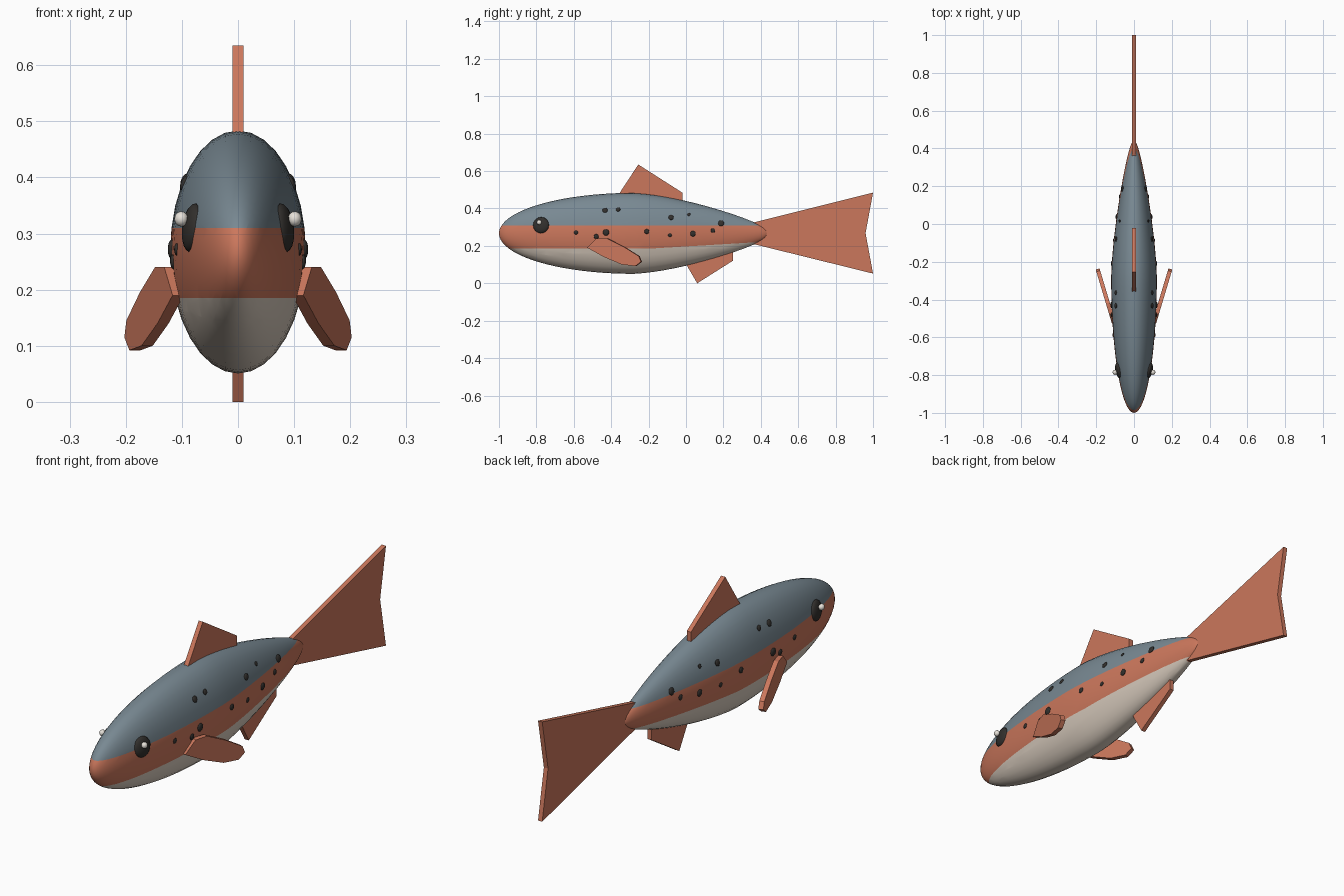
import bpy, bmesh, math
from mathutils import Vector

if "Cube" in bpy.data.objects:
    bpy.data.objects.remove(bpy.data.objects["Cube"])

def mat(name, c):
    m = bpy.data.materials.new(name)
    m.diffuse_color = (*c, 1)
    m.use_nodes = True
    m.node_tree.nodes["Principled BSDF"].inputs["Base Color"].default_value = m.diffuse_color
    return m

BLUE = mat("slate_blue", (0.19, 0.25, 0.29))
ORANGE = mat("salmon_orange", (0.60, 0.185, 0.107))
CREAM = mat("belly_cream", (0.70, 0.61, 0.52))
DARK = mat("dark_spot", (0.032, 0.029, 0.026))
WHITE = mat("eye_white", (0.80, 0.76, 0.70))

ZC, YC, HALF = 0.267, -0.28, 0.72

def radii(y):
    """Half width and half height of the body at y."""
    t = max(-1, min(1, (y - YC) / HALF))
    s = math.sqrt(1 - t * t) * (1 - 0.45 * max(t, 0) ** 1.3)
    return 0.121 * s, 0.2165 * s

def finish(name, bm, mats, smooth=False):
    bmesh.ops.recalc_face_normals(bm, faces=bm.faces[:])
    me = bpy.data.meshes.new(name)
    bm.to_mesh(me)
    bm.free()
    ob = bpy.data.objects.new(name, me)
    bpy.context.collection.objects.link(ob)
    for m in mats:
        me.materials.append(m)
    if smooth:
        me.polygons.foreach_set("use_smooth", [True] * len(me.polygons))
    return ob

# Body: sphere along y, tapered to the tail, cut along the colour borders
bm = bmesh.new()
bmesh.ops.create_uvsphere(bm, u_segments=32, v_segments=40, radius=1)
for v in bm.verts:
    x, y, z = v.co.x, v.co.z, v.co.y
    r = math.hypot(x, z)
    Y = YC + HALF * y
    w, h = radii(Y)
    v.co = (w * x / r, Y, ZC + h * z / r) if r > 1e-5 else (0, Y, ZC)
slope = 0.06
cuts = [((0, 0, 0.31), (0, 0, 1)), ((0, 0, 0.185), (0, 0, 1)),
        ((0, -0.2, 0.185), (0, -slope, 1))]
for co, no in cuts:
    bmesh.ops.bisect_plane(bm, geom=bm.verts[:] + bm.edges[:] + bm.faces[:],
                           dist=1e-5, plane_co=co, plane_no=no)
for f in bm.faces:
    c = f.calc_center_median()
    low = 0.185 + slope * max(0, c.y + 0.2)
    f.material_index = 0 if c.z > 0.31 else (2 if c.z < low and c.y < 0.37 else 1)
finish("body", bm, [BLUE, ORANGE, CREAM], True)

# Fins: flat (y, z) outlines given a thickness; optional sideways lean
def fin(name, outline, place=lambda y, z, s: (s * 0.01, y, z)):
    bm = bmesh.new()
    a, b = [[bm.verts.new(place(y, z, s)) for y, z in outline] for s in (-1, 1)]
    bm.faces.new(a)
    bm.faces.new(b[::-1])
    n = len(a)
    for i in range(n):
        j = (i + 1) % n
        bm.faces.new((a[i], b[i], b[j], a[j]))
    finish(name, bm, [ORANGE])

fin("dorsal_fin", [(-0.36, 0.475), (-0.255, 0.635), (-0.02, 0.485), (-0.02, 0.40), (-0.36, 0.40)])
fin("anal_fin", [(-0.01, 0.12), (0.06, 0.0), (0.25, 0.12), (0.25, 0.20), (0.0, 0.20)])
fin("tail_fin", [(0.34, 0.32), (1.0, 0.485), (0.96, 0.268), (1.0, 0.052), (0.34, 0.215)])

paddle = [(-0.525, 0.19), (-0.475, 0.24), (-0.42, 0.24), (-0.33, 0.195), (-0.25, 0.145),
          (-0.238, 0.115), (-0.268, 0.092), (-0.34, 0.10), (-0.435, 0.14)]
for side, label in ((1, "right"), (-1, "left")):
    fin("pectoral_fin_" + label, paddle,
        lambda y, z, s: (side * (0.117 + 0.30 * (y + 0.49) + s * 0.01), y - s * 0.003, z))

# Eyes and spots: flattened balls set on the skin
def ball(name, pos, normal, r, flat, m):
    bm = bmesh.new()
    bmesh.ops.create_uvsphere(bm, u_segments=16, v_segments=10, radius=r)
    q = Vector(normal).to_track_quat('Z', 'Y')
    for v in bm.verts:
        v.co.z *= flat
        v.co = q @ v.co + Vector(pos)
    finish(name, bm, [m], True)

def skin(y, z):
    w, h = radii(y)
    k = (z - ZC) / h
    x = w * math.sqrt(max(0, 1 - k * k))
    return x, x / w ** 2, (z - ZC) / h ** 2

spots = [(-0.433, 0.39, 14), (-0.363, 0.395, 12), (-0.588, 0.272, 11), (-0.48, 0.25, 13),
         (-0.428, 0.272, 17), (-0.21, 0.277, 13), (-0.08, 0.352, 14), (0.015, 0.368, 9),
         (-0.086, 0.257, 10), (0.037, 0.265, 15), (0.144, 0.282, 12), (0.187, 0.321, 16)]
for side, label in ((1, "right"), (-1, "left")):
    x, nx, nz = skin(-0.775, 0.31)
    ball("eye_" + label, (side * (x - 0.004), -0.775, 0.31), (side, -0.2, 0.12), 0.044, 0.4, DARK)
    ball("eye_glint_" + label, (side * 0.101, -0.785, 0.326), (side, 0, 0), 0.0135, 0.9, WHITE)
    for i, (y, z, r) in enumerate(spots):
        x, nx, nz = skin(y, z)
        ball(f"spot_{label}_{i + 1}", (side * x, y, z), (side * nx, 0, nz), r / 1000, 0.4, DARK)
